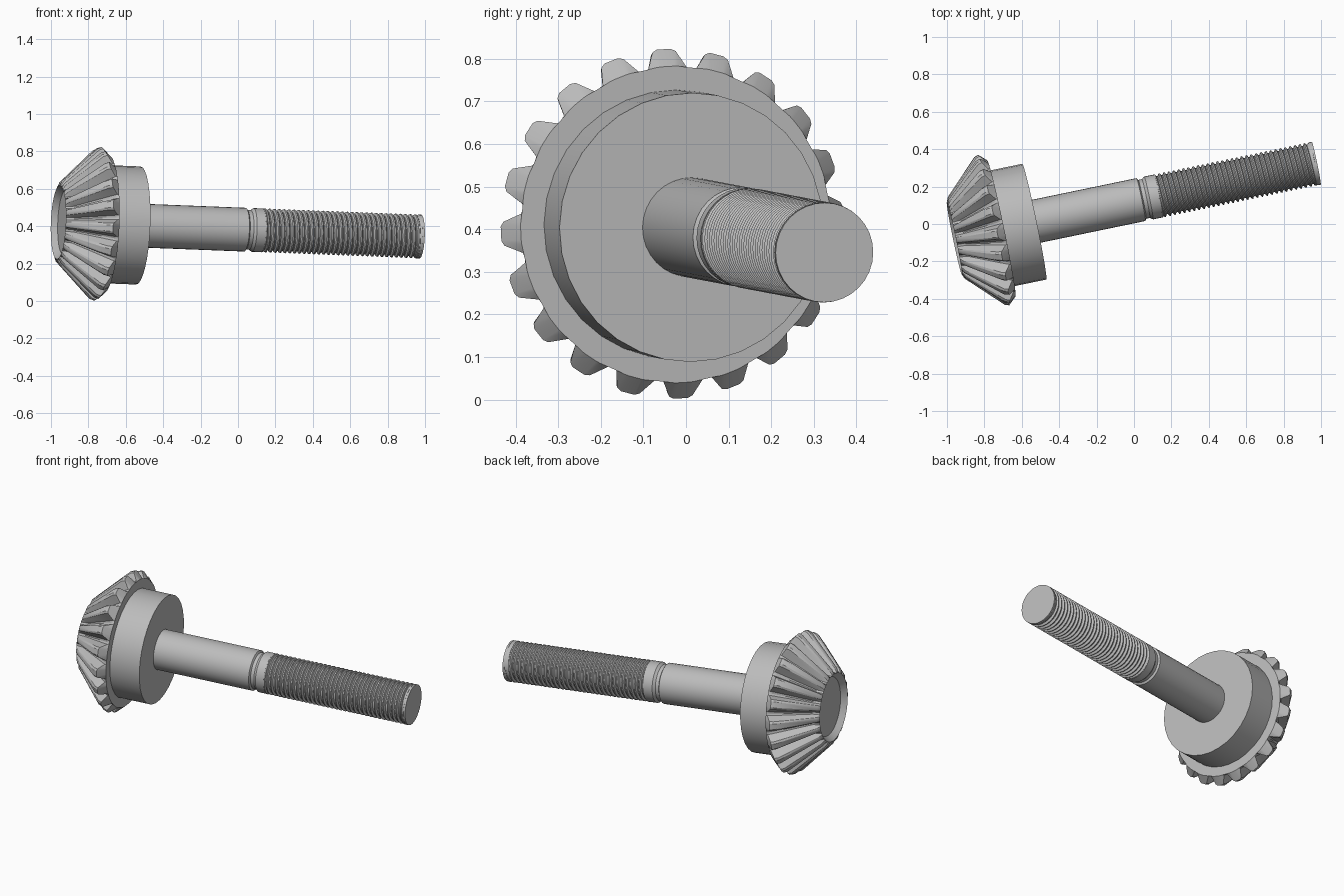
import bpy, bmesh, math
from mathutils import Matrix, Vector

cube = bpy.data.objects.get("Cube")
if cube:
    bpy.data.objects.remove(cube, do_unlink=True)

steel = bpy.data.materials.new("grey_steel")
steel.use_nodes = True
GREY = (0.5, 0.5, 0.5, 1)
steel.diffuse_color = GREY
steel.node_tree.nodes["Principled BSDF"].inputs["Base Color"].default_value = GREY

# Tilted shaft axis; its origin is the centre of the hub's rear face
axis = Vector((1.508, 0.3125, -0.059)).normalized()
up = (Vector((0, 0, 1)) - axis * axis.z).normalized()
frame = Matrix((up, axis.cross(up), axis)).transposed().to_4x4()
frame.translation = (-0.533, 0.0125, 0.404)


def skin(name, rows, smooth=30):
    """Join rows of (angle, distance along axis, radius) into a capped surface."""
    bm = bmesh.new()
    rings = [[bm.verts.new((r * math.cos(a), r * math.sin(a), s)) for a, s, r in row]
             for row in rows]
    for low, high in zip(rings, rings[1:]):
        for i in range(len(low) - 1):
            bm.faces.new((low[i], low[i + 1], high[i + 1], high[i]))
    bmesh.ops.remove_doubles(bm, verts=bm.verts[:], dist=1e-5)
    bmesh.ops.holes_fill(bm, edges=[e for e in bm.edges if e.is_boundary], sides=0)
    bmesh.ops.recalc_face_normals(bm, faces=bm.faces[:])
    mesh = bpy.data.meshes.new(name)
    bm.to_mesh(mesh)
    bm.free()
    mesh.materials.append(steel)
    obj = bpy.data.objects.new(name, mesh)
    bpy.context.collection.objects.link(obj)
    obj.matrix_world = frame
    bpy.ops.object.select_all(action='DESELECT')
    obj.select_set(True)
    bpy.context.view_layer.objects.active = obj
    bpy.ops.object.shade_smooth_by_angle(angle=math.radians(smooth))
    return obj


def lathe(name, profile, sides):
    angles = [math.tau * i / sides for i in range(sides + 1)]
    return skin(name, [[(a, s, r) for a in angles] for s, r in profile])


# Bevel gear: each row blends between a root point and a tip point
TEETH = 20
PHASE = math.radians(3.3)
tooth = [(-0.5, 0), (-0.4, 0.06), (-0.22, 0.88), (-0.13, 1),
         (0.13, 1), (0.22, 0.88), (0.4, 0.06)]
columns = [(PHASE + math.tau * (k + f) / TEETH, w) for k in range(TEETH) for f, w in tooth]
columns.append((columns[0][0] + math.tau, columns[0][1]))
# (root distance, root radius), (tip distance, tip radius)
stations = [((-0.405, 0.17), (-0.405, 0.17)),
            ((-0.437, 0.197), (-0.437, 0.197)),
            ((-0.393, 0.203), (-0.427, 0.222)),
            ((-0.2, 0.358), (-0.245, 0.403)),
            ((-0.187, 0.367), (-0.222, 0.411)),
            ((-0.18, 0.37), (-0.18, 0.372)),
            ((-0.18, 0.29), (-0.18, 0.29))]
skin("bevel_gear", [[(a, p[0] + (q[0] - p[0]) * w, p[1] + (q[1] - p[1]) * w)
                     for a, w in columns] for p, q in stations])

# Hub behind the gear
lathe("hub", [(-0.185, 0.316), (0, 0.316)], 32)

# Plain shaft with a relief groove and a chamfered collar
lathe("shaft", [(-0.02, 0.117), (0.583, 0.117), (0.59, 0.106), (0.61, 0.106),
                (0.625, 0.117), (0.68, 0.117), (0.69, 0.104)], 32)

# Screw thread: a four-step ridge sheared into a helix and clamped at both ends
START, END, PITCH, SIDES = 0.675, 1.53, 0.0265, 32
ridge = [0.104, 0.116, 0.118, 0.106]
count = int((END - START) / PITCH + 2) * 4
rows = []
for k in range(count):
    row = []
    for i in range(SIDES + 1):
        turn = i / SIDES
        s = START + PITCH * (k / 4 + turn - 1)
        row.append((math.tau * turn, min(max(s, START), END), ridge[k % 4]))
    rows.append(row)
skin("thread", rows)

# Flat end of the shaft
lathe("shaft_end", [(1.5, 0.104), (1.526, 0.117), (1.541, 0.117)], 32)
